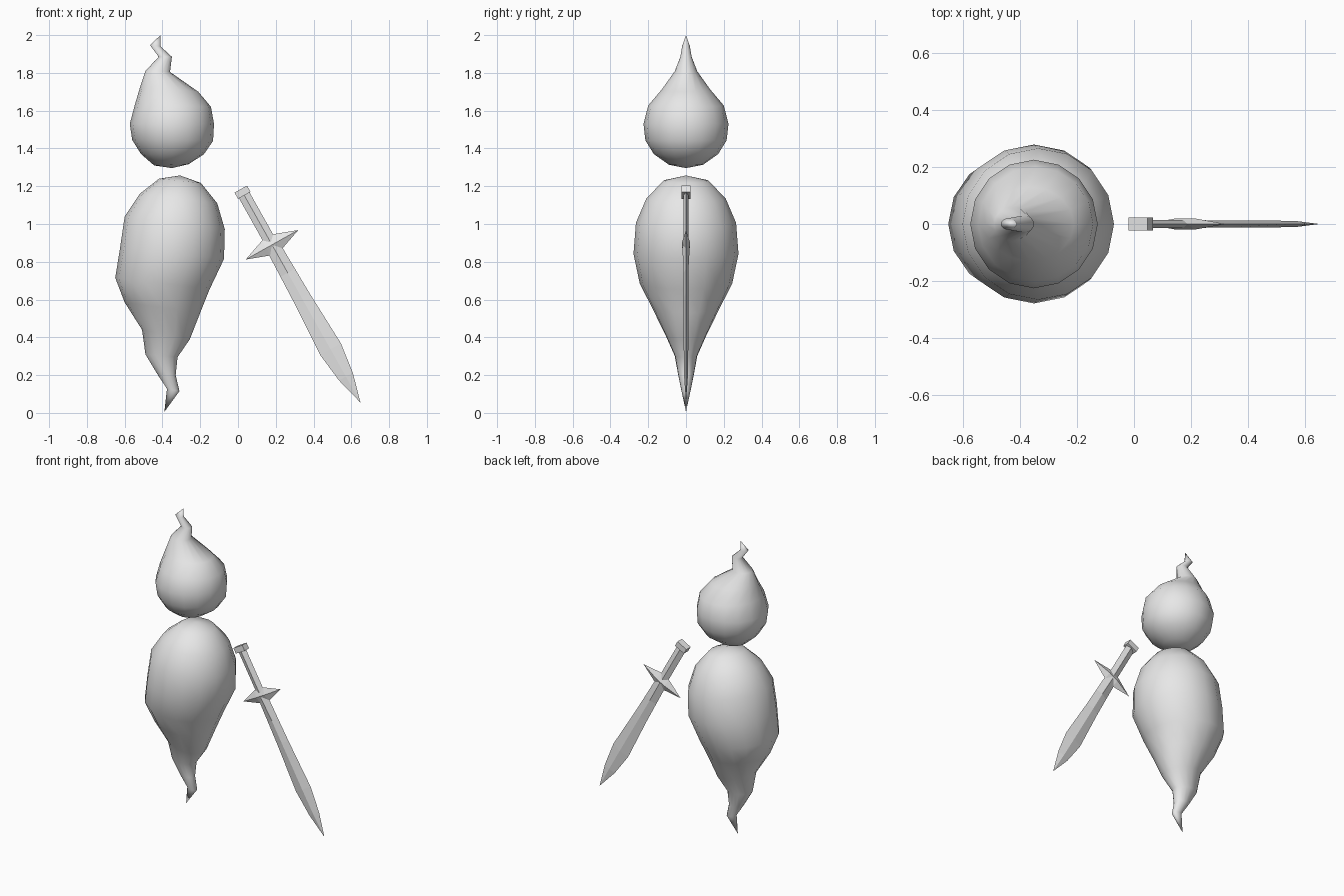
import bpy
import bmesh
from math import cos, sin, pi
from mathutils import Vector

old = bpy.data.objects.get("Cube")
if old:
    bpy.data.objects.remove(old, do_unlink=True)

grey = bpy.data.materials.new("plain grey")
grey.use_nodes = True
color = (0.8, 0.8, 0.8, 1)
grey.diffuse_color = color
grey.node_tree.nodes["Principled BSDF"].inputs["Base Color"].default_value = color


def loft(name, rings, smooth):
    """Skin a chain of rings; a ring of one point closes to a tip."""
    bm = bmesh.new()
    loops = [[bm.verts.new(p) for p in ring] for ring in rings]
    for a, b in zip(loops, loops[1:]):
        n = max(len(a), len(b))
        for i in range(n):
            j = (i + 1) % n
            if len(a) == 1:
                bm.faces.new((a[0], b[j], b[i]))
            elif len(b) == 1:
                bm.faces.new((a[i], a[j], b[0]))
            else:
                bm.faces.new((a[i], a[j], b[j], b[i]))
    for end in (loops[0], loops[-1]):
        if len(end) > 1:
            bm.faces.new(end)
    bmesh.ops.recalc_face_normals(bm, faces=bm.faces)
    for f in bm.faces:
        f.smooth = smooth
    mesh = bpy.data.meshes.new(name)
    bm.to_mesh(mesh)
    bm.free()
    mesh.materials.append(grey)
    obj = bpy.data.objects.new(name, mesh)
    bpy.context.collection.objects.link(obj)
    return obj


def wisp(name, start, sections, end, sides=16):
    """Round body from tilted sections: left x, z, right x, z, half depth."""
    rings = [[Vector((start[0], 0, start[1]))]]
    for xl, zl, xr, zr, depth in sections:
        left, right = Vector((xl, 0, zl)), Vector((xr, 0, zr))
        mid, half = (left + right) / 2, (right - left) / 2
        rings.append([mid + half * cos(2 * pi * i / sides)
                      + Vector((0, depth * sin(2 * pi * i / sides), 0))
                      for i in range(sides)])
    rings.append([Vector((end[0], 0, end[1]))])
    return loft(name, rings, True)


# Head with a crooked wisp on top
wisp("head", (-.35, 1.296), [
    (-.444, 1.31, -.26, 1.317, .09),
    (-.513, 1.37, -.18, 1.37, .17),
    (-.56, 1.445, -.132, 1.44, .215),
    (-.573, 1.53, -.127, 1.53, .225),
    (-.545, 1.635, -.143, 1.62, .2),
    (-.52, 1.72, -.21, 1.7, .13),
    (-.49, 1.81, -.36, 1.805, .06),
    (-.42, 1.885, -.35, 1.885, .03),
    (-.466, 1.947, -.41, 1.94, .02),
], (-.41, 2))

# Body tapering down into a crooked tail
wisp("body", (-.307, 1.257), [
    (-.418, 1.24, -.196, 1.217, .12),
    (-.52, 1.16, -.11, 1.11, .21),
    (-.6, 1.04, -.07, .973, .265),
    (-.625, .87, -.074, .815, .278),
    (-.65, .715, -.15, .655, .245),
    (-.6, .585, -.2, .53, .18),
    (-.508, .44, -.255, .39, .11),
    (-.49, .31, -.32, .295, .06),
    (-.43, .21, -.33, .2, .042),
    (-.376, .127, -.31, .115, .025),
], (-.39, .005))

# Sword frame: along the blade, across it, and through its thickness
CENTRE = Vector((.18, 0, .89))
ALONG = Vector((.489, 0, -.872))
ACROSS = Vector((.872, 0, .489))
THROUGH = Vector((0, 1, 0))


def sword_part(name, sections, axis, side, box=False):
    """Sections: distance on axis, half width, half thickness."""
    corners = [(1, 1), (-1, 1), (-1, -1), (1, -1)] if box else \
              [(1, 0), (0, 1), (-1, 0), (0, -1)]
    rings = []
    for dist, width, thick in sections:
        mid = CENTRE + axis * dist
        rings.append([mid + side * width * a + THROUGH * thick * b
                      for a, b in corners] if width else [mid])
    return loft(name, rings, False)


sword_part("sword_pommel", [(-.338, .038, .023), (-.3, .038, .023)],
           ALONG, ACROSS, box=True)
sword_part("sword_handle", [(-.31, .032, .014), (-.02, .032, .014)],
           ALONG, ACROSS)
sword_part("sword_guard", [(-.16, 0, 0), (-.035, .045, .02),
                           (.035, .045, .02), (.16, 0, 0)],
           ACROSS, ALONG)
sword_part("sword_blade", [(.01, .04, .02), (.17, .044, .012), (.32, .048, .012),
                           (.633, .063, .012), (.8, .042, .01), (.958, 0, 0)],
           ALONG, ACROSS)
